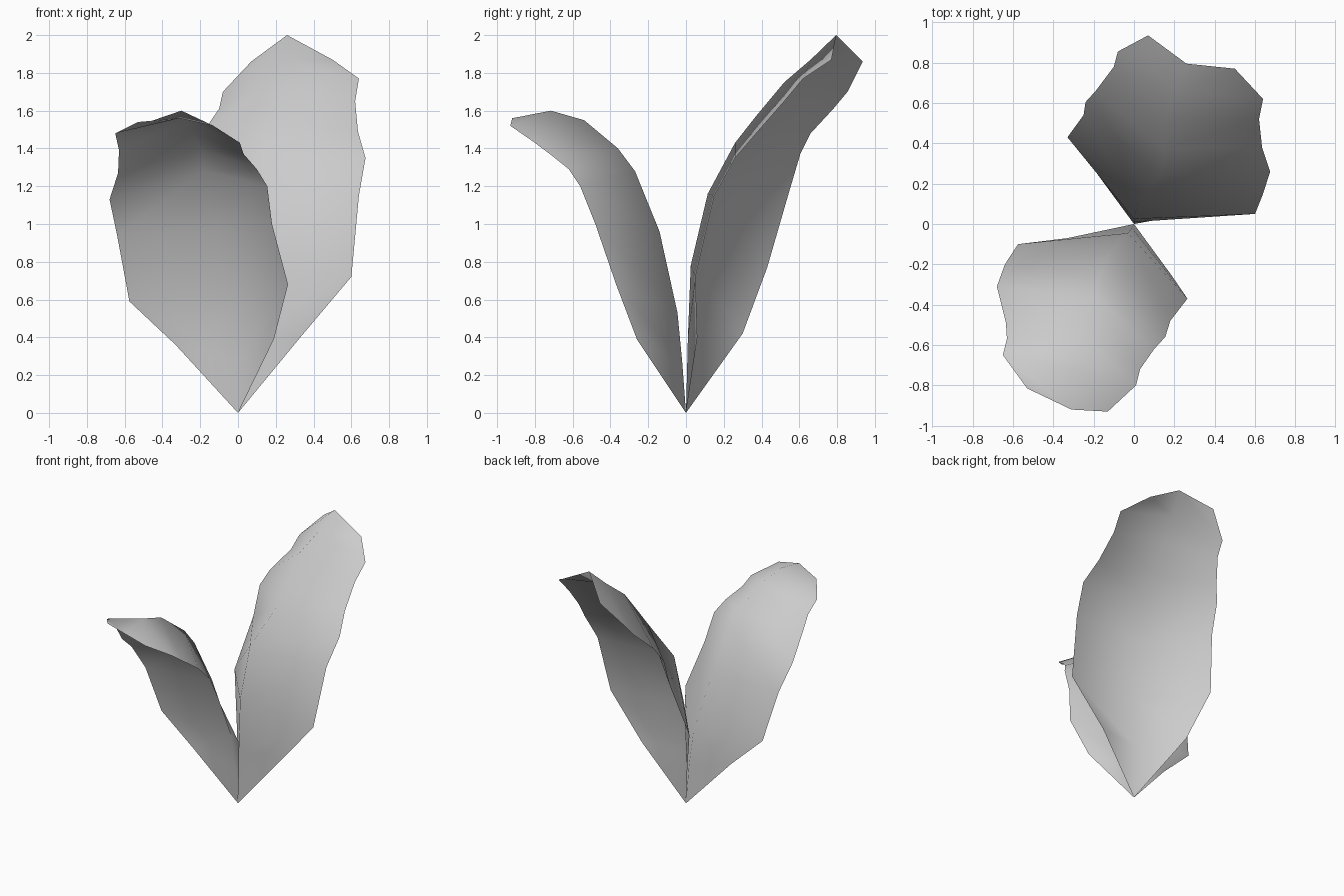
import bpy, bmesh


def leaf(name, left, rib, right):
    """Loft a thin folded leaf from a shared base point through edge, rib, edge."""
    bm = bmesh.new()
    base = bm.verts.new((0, 0, 0))
    cols = [[bm.verts.new(p) for p in line] for line in (left, rib, right)]
    for a, b in zip(cols, cols[1:]):
        bm.faces.new((base, b[0], a[0]))
        for i in range(len(a) - 1):
            bm.faces.new((a[i], b[i], b[i + 1], a[i + 1]))
    bmesh.ops.recalc_face_normals(bm, faces=bm.faces)
    # inner (upward) side is the front of the sheet
    bm.normal_update()
    if sum(f.normal.z for f in bm.faces) < 0:
        bmesh.ops.reverse_faces(bm, faces=bm.faces)
    for f in bm.faces:
        f.smooth = True
    me = bpy.data.meshes.new(name)
    bm.to_mesh(me)
    bm.free()
    ob = bpy.data.objects.new(name, me)
    bpy.context.collection.objects.link(ob)
    return ob


# Tall back leaf
leaf("back_leaf",
     left=[(-.22, .30, .42), (-.33, .43, .77), (-.25, .54, 1.15), (-.24, .605, 1.37),
           (-.19, .66, 1.48), (-.10, .78, 1.61), (-.08, .855, 1.70), (.07, .935, 1.86)],
     rib=[(0, .01, .40), (0, .025, .78), (.02, .115, 1.16), (.14, .26, 1.43),
          (.15, .37, 1.57), (.155, .52, 1.75), (.21, .66, 1.87), (.26, .795, 2.0)],
     right=[(.33, .06, .40), (.60, .05, .72), (.64, .15, 1.15), (.675, .26, 1.35),
            (.635, .38, 1.49), (.62, .52, 1.65), (.64, .62, 1.77), (.50, .77, 1.87)])

# Shorter front leaf with a drooping tip
leaf("front_leaf",
     left=[(-.33, -.07, .36), (-.575, -.10, .59), (-.64, -.20, .94), (-.68, -.31, 1.13),
           (-.635, -.49, 1.27), (-.63, -.57, 1.39), (-.65, -.65, 1.48), (-.53, -.815, 1.54)],
     rib=[(-.01, -.02, .27), (-.03, -.045, .53), (-.12, -.14, .96), (-.18, -.27, 1.28),
          (-.20, -.36, 1.40), (-.27, -.54, 1.55), (-.30, -.715, 1.60), (-.31, -.92, 1.56)],
     right=[(.19, -.26, .39), (.265, -.37, .68), (.18, -.48, 1.0), (.155, -.56, 1.20),
            (.10, -.62, 1.29), (.03, -.72, 1.37), (.01, -.80, 1.43), (-.13, -.93, 1.52)])
